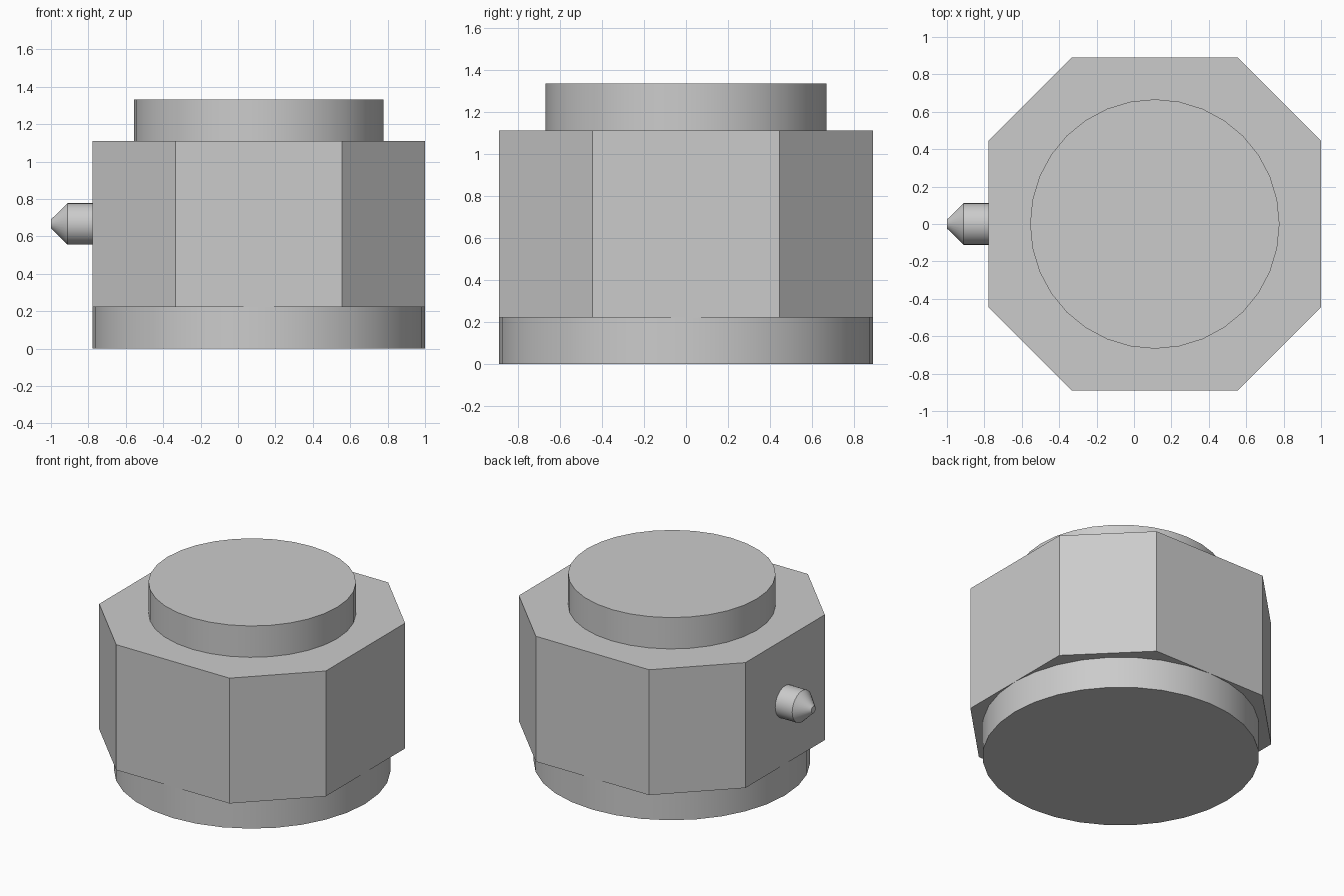
import bpy
import bmesh
import math
from mathutils import Vector

cube = bpy.data.objects.get("Cube")
if cube:
    bpy.data.objects.remove(cube, do_unlink=True)

grey = bpy.data.materials.new("plain_grey")
grey.use_nodes = True
colour = (0.6, 0.6, 0.6, 1)
grey.diffuse_color = colour
grey.node_tree.nodes["Principled BSDF"].inputs["Base Color"].default_value = colour

UNIT = 2 / 9            # the design module
AXIS_X = UNIT / 2       # the body sits off centre because of the side pin


def add_object(name, bm):
    """Turn a bmesh into an object with clean normals and sharp-edged smoothing."""
    bmesh.ops.recalc_face_normals(bm, faces=bm.faces)
    mesh = bpy.data.meshes.new(name)
    bm.to_mesh(mesh)
    bm.free()
    mesh.materials.append(grey)
    obj = bpy.data.objects.new(name, mesh)
    bpy.context.collection.objects.link(obj)
    bpy.ops.object.select_all(action='DESELECT')
    obj.select_set(True)
    bpy.context.view_layer.objects.active = obj
    bpy.ops.object.shade_smooth_by_angle(angle=math.radians(30))
    return obj


def prism(name, outline, bottom, top):
    """Extrude an outline around the body axis from bottom to top."""
    bm = bmesh.new()
    face = bm.faces.new([bm.verts.new((AXIS_X + x, y, bottom)) for x, y in outline])
    result = bmesh.ops.extrude_face_region(bm, geom=[face], use_keep_orig=True)
    verts = [v for v in result["geom"] if isinstance(v, bmesh.types.BMVert)]
    bmesh.ops.translate(bm, verts=verts, vec=Vector((0, 0, top - bottom)))
    return add_object(name, bm)


def circle(radius, sides=32):
    steps = [2 * math.pi * i / sides for i in range(sides)]
    return [(radius * math.cos(a), radius * math.sin(a)) for a in steps]


# Base disc, octagonal body with wide corner cuts, and top disc
wide, narrow = 4 * UNIT, 2 * UNIT
octagon = [(wide, -narrow), (wide, narrow), (narrow, wide), (-narrow, wide),
           (-wide, narrow), (-wide, -narrow), (-narrow, -wide), (narrow, -wide)]
prism("base_disc", circle(wide), 0, UNIT)
prism("octagonal_body", octagon, UNIT, 5 * UNIT)
prism("top_disc", circle(3 * UNIT), 5 * UNIT, 6 * UNIT)

# Side pin: straight shank and tapered nose with a small blunt tip
bm = bmesh.new()
rings = []
for x, radius in [(AXIS_X - wide, 0.111), (-0.911, 0.111), (-1, 0.024)]:
    rings.append([bm.verts.new((x, y, 3 * UNIT + z)) for y, z in circle(radius)])
for a, b in zip(rings, rings[1:]):
    for i in range(len(a)):
        bm.faces.new((a[i - 1], a[i], b[i], b[i - 1]))
bm.faces.new(rings[0])
bm.faces.new(rings[-1])
add_object("side_pin", bm)
